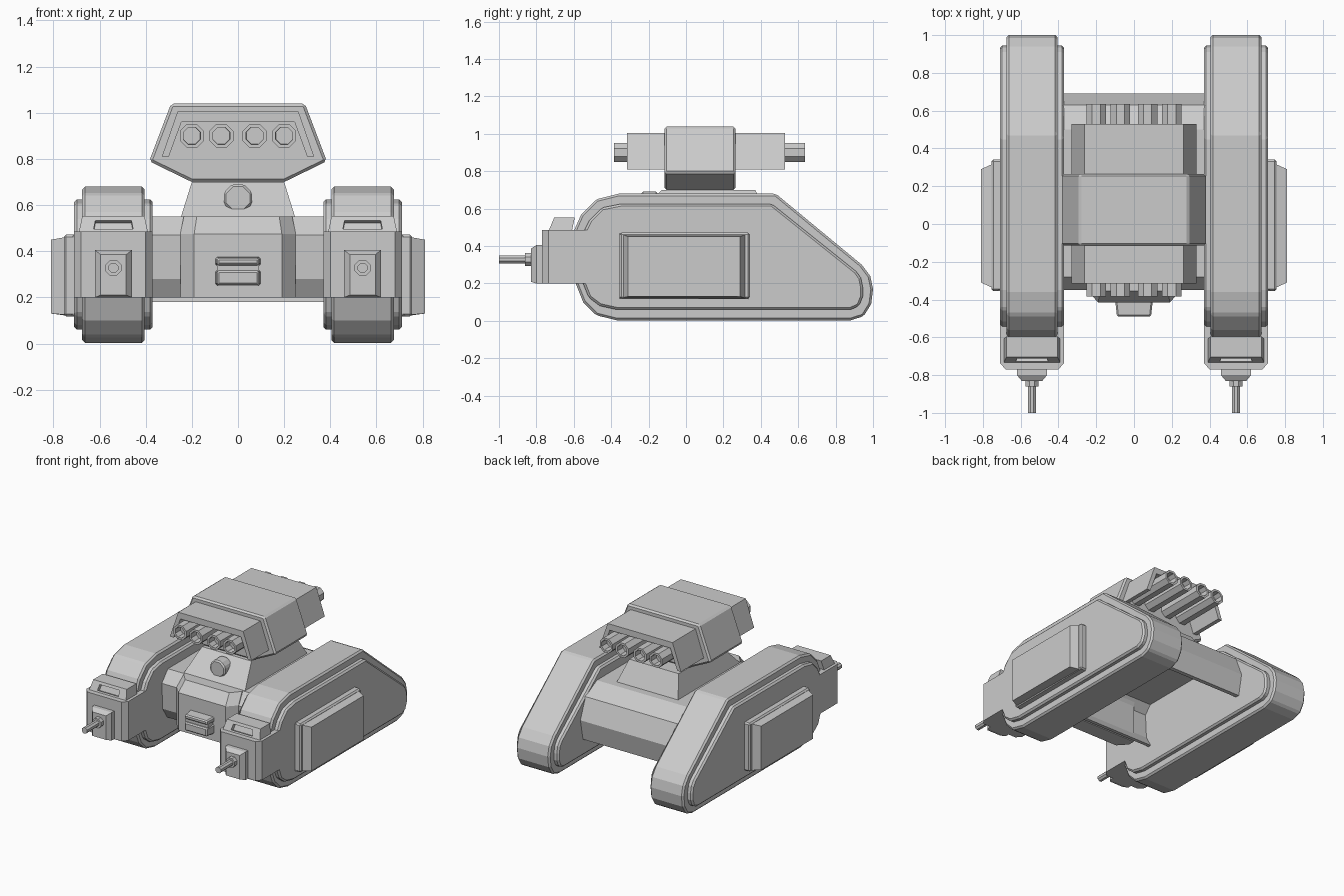
import bpy, bmesh
from math import pi, cos, sin

if "Cube" in bpy.data.objects:
    bpy.data.objects.remove(bpy.data.objects["Cube"])


def loft(name, ring_a, ring_b, bevel=0.0, mirror=False):
    """Closed solid between two matching 3D outlines."""
    bm = bmesh.new()
    a = [bm.verts.new(p) for p in ring_a]
    b = [bm.verts.new(p) for p in ring_b]
    n = len(a)
    bm.faces.new(a)
    bm.faces.new(b[::-1])
    for i in range(n):
        bm.faces.new((a[i], b[i], b[(i + 1) % n], a[(i + 1) % n]))
    bmesh.ops.recalc_face_normals(bm, faces=bm.faces)
    me = bpy.data.meshes.new(name)
    bm.to_mesh(me)
    bm.free()
    ob = bpy.data.objects.new(name, me)
    bpy.context.collection.objects.link(ob)
    if bevel:
        m = ob.modifiers.new("Bevel", 'BEVEL')
        m.width, m.segments, m.limit_method = bevel, 1, 'ANGLE'
    if mirror:
        ob.modifiers.new("Mirror", 'MIRROR')
    return ob


def side_prism(name, pts, x0, x1, **kw):
    return loft(name, [(x0, y, z) for y, z in pts], [(x1, y, z) for y, z in pts], **kw)


def front_prism(name, pts, y0, y1, **kw):
    return loft(name, [(x, y0, z) for x, z in pts], [(x, y1, z) for x, z in pts], **kw)


def rect(x0, x1, z0, z1, y):
    return [(x0, y, z0), (x1, y, z0), (x1, y, z1), (x0, y, z1)]


def rod(name, x, z, r, y0, y1, **kw):
    pts = [(x + r * cos((i + .5) * pi / 4), z + r * sin((i + .5) * pi / 4)) for i in range(8)]
    return front_prism(name, pts, y0, y1, **kw)


def dig(ob, pick, inset, depth, squeeze=1.0):
    """Inset the picked faces and sink them into the part."""
    bm = bmesh.new()
    bm.from_mesh(ob.data)
    bm.normal_update()
    for f in [f for f in bm.faces if pick(f)]:
        bmesh.ops.inset_region(bm, faces=[f], thickness=inset)
        c = f.calc_center_median()
        for v in f.verts:
            v.co.x = c.x + (v.co.x - c.x) * squeeze
        n = f.normal.copy()
        bmesh.ops.inset_region(bm, faces=[f], thickness=0.001)
        for v in f.verts:
            v.co -= n * depth
    bm.to_mesh(ob.data)
    bm.free()


# Track belts and the wider side plates around them
belt = [(-.59, .2), (-.55, .1), (-.48, .03), (-.37, .003), (.88, .003), (.95, .025), (.99, .09),
        (1.0, .17), (.985, .24), (.94, .3), (.48, .68), (-.36, .68), (-.48, .65), (-.56, .57), (-.6, .48)]
plate = [(-.55, .2), (-.52, .125), (-.46, .08), (-.37, .06), (.88, .06), (.925, .08), (.945, .13),
         (.945, .18), (.935, .23), (.91, .265), (.46, .625), (-.35, .625), (-.45, .605), (-.515, .54), (-.55, .47)]
side_prism("track_belt", belt, .405, .675, bevel=.012, mirror=True)
side_prism("track_side_plate", plate, .37, .71, bevel=.012, mirror=True)

# Armoured pods on the outer sides
loft("side_pod", [(.70, -.36, .12), (.70, .34, .115), (.70, .34, .47), (.70, -.36, .47)],
     [(.81, -.31, .13), (.81, .29, .13), (.81, .29, .45), (.81, -.31, .45)], mirror=True)
side_prism("side_pod_base", [(-.355, .118), (.342, .118), (.342, .472), (-.355, .472)], .70, .755, mirror=True, bevel=.01)

# Front gun housings with vision hood
box = [(.37, -.5), (.37, -.735), (.40, -.77), (.68, -.77), (.71, -.735), (.71, -.5)]
loft("gun_housing", [(x, y, .2) for x, y in box], [(x, y, .485) for x, y in box], mirror=True)
hood = loft("vision_hood", [(.39, -.735, .48), (.69, -.735, .48), (.69, -.61, .48), (.39, -.61, .48)],
            [(.405, -.705, .552), (.675, -.705, .552), (.675, -.595, .552), (.405, -.595, .552)], mirror=True)
dig(hood, lambda f: f.normal.y < -.7, .026, .025, .66)
loft("gun_mount", rect(.46, .62, .2, .405, -.76), rect(.46, .62, .2, .405, -.80), mirror=True)
loft("gun_mount_face", rect(.46, .62, .2, .405, -.80), rect(.485, .595, .21, .385, -.83), mirror=True)
rod("gun_collar", .54, .328, .037, -.82, -.86, mirror=True)
rod("gun_barrel", .54, .328, .023, -.85, -1.0, mirror=True)

# Hull: arched shell between the tracks
hull = [(-.29, .2), (-.34, .28), (-.35, .47), (-.28, .55), (.5, .55), (.63, .48), (.69, .33), (.66, .18),
        (.63, .18), (.655, .33), (.60, .46), (.49, .52), (-.27, .52), (-.32, .46), (-.31, .28), (-.265, .2)]
side_prism("hull", hull, -.38, .38)

# Nose plate and lower lamp
nose = [(-.25, -.3), (-.25, -.35), (-.19, -.415), (.19, -.415), (.25, -.35), (.25, -.3)]
loft("nose_plate", [(x, y, .2) for x, y in nose], [(x, y, .475) for x, y in nose])
loft("nose_slope", [(x, y, .475) for x, y in nose],
     [(x * .94, y + (.06 if y < -.3 else .04), .55) for x, y in nose])
for name, z0, z1 in (("lamp_lower", .25, .32), ("lamp_upper", .335, .375)):
    loft(name, rect(-.1, .1, z0, z1, -.40), rect(-.09, .09, z0 + .005, z1 - .005, -.49), bevel=.008)
loft("lamp_core", rect(-.09, .09, .27, .36, -.40), rect(-.09, .09, .27, .36, -.475))

# Turret pedestal with round sensor
loft("pedestal", [(-.25, -.28, .54), (.25, -.28, .54), (.25, .45, .54), (-.25, .45, .54)],
     [(-.2, -.13, .70), (.2, -.13, .70), (.2, .37, .70), (-.2, .37, .70)])
rod("pedestal_sensor", 0, .63, .066, -.24, -.15, bevel=.01)

# Launcher head: central block and open-bottomed hoods front and rear
head = [(-.29, 1.04), (.29, 1.04), (.385, .79), (.2, .70), (-.2, .70), (-.385, .79)]
front_prism("launcher_block", head, -.115, .265, bevel=.012)
shroud = [(-.33, .81), (-.262, 1.005), (.262, 1.005), (.33, .81),
          (.30, .81), (.245, .96), (-.245, .96), (-.30, .81)]
front_prism("front_shroud", shroud, -.315, -.1)
front_prism("rear_shroud", shroud, .25, .53)

# Four launch tubes with hollow ends
for i, x in enumerate((-.2, -.072, .072, .2)):
    tube = rod(f"launch_tube_{i + 1}", x, .9, .056, -.385, .635)
    dig(tube, lambda f: abs(f.normal.y) > .9, .016, .06)
